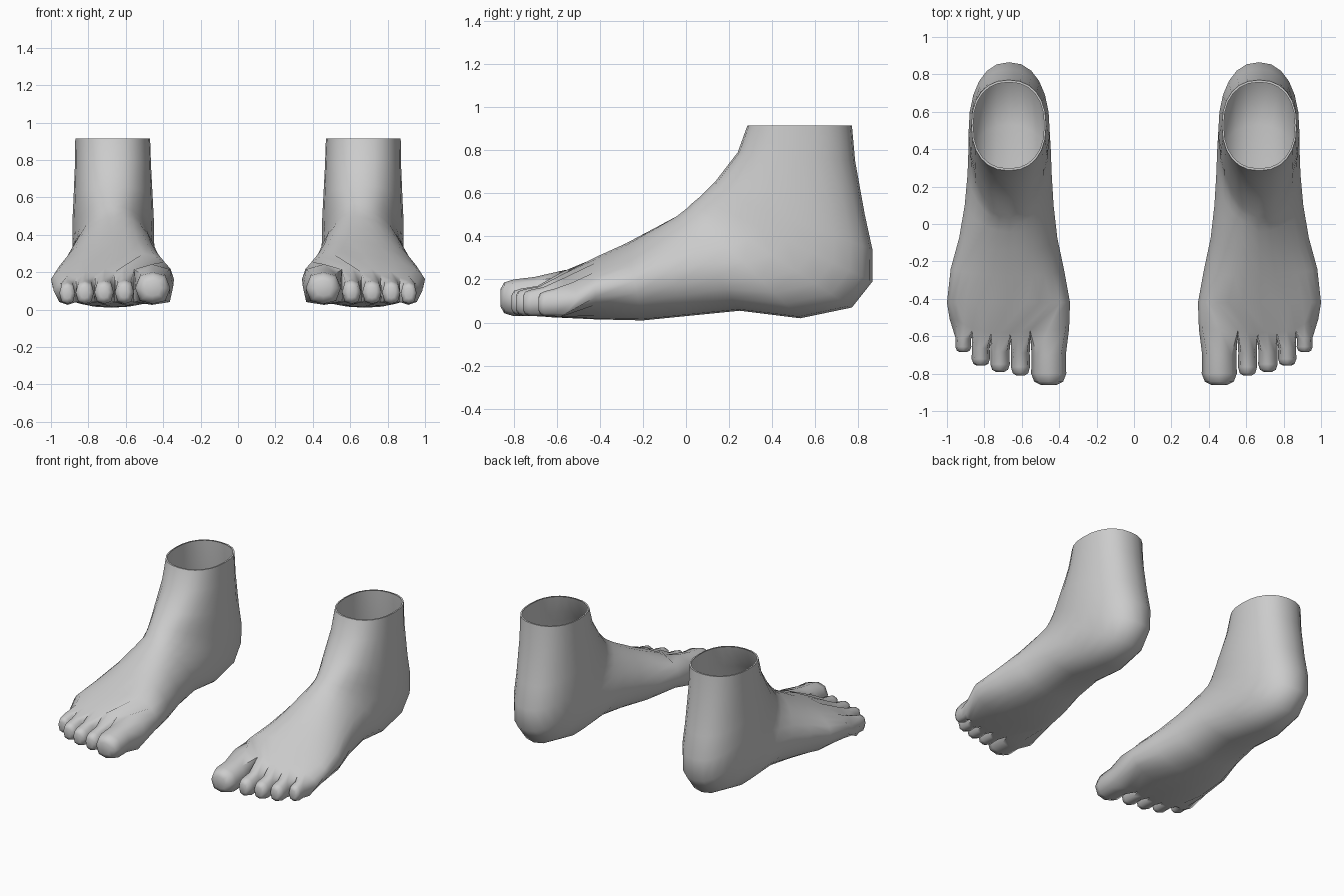
import bpy, bmesh, math
from mathutils import Vector

if "Cube" in bpy.data.objects:
    bpy.data.objects.remove(bpy.data.objects["Cube"])

skin = bpy.data.materials.new("grey_skin")
skin.diffuse_color = (0.6, 0.6, 0.6, 1)
skin.use_nodes = True
skin.node_tree.nodes["Principled BSDF"].inputs["Base Color"].default_value = skin.diffuse_color

# Cross-sections from ankle to toe roots:
# front/top (y, z), back/bottom (y, z), inner x, outer x, skew, taper
SECTIONS = [
    (.285, .915, .770, .915, .470, .870, 0, 0),
    (.240, .790, .785, .750, .465, .872, 0, 0),
    (.140, .660, .830, .500, .455, .880, 0, .05),
    (.100, .620, .865, .340, .450, .885, 0, .08),
    (.060, .580, .865, .190, .450, .885, 0, .10),
    (.030, .555, .770, .070, .445, .885, 0, .14),
    (.000, .535, .530, .020, .440, .890, .05, .18),
    (-.05, .500, .250, .055, .430, .905, .10, .20),
    (-.15, .445, .000, .030, .410, .935, .16, .20),
    (-.28, .375, -.20, .010, .375, .980, .24, .16),
    (-.42, .310, -.42, .015, .342, 1.00, .30, .08),
]
# Toe boundaries at the roots, and per toe: x min, x max, tip y, top z
BOUNDS = [.365, .555, .66, .765, .865, .955]
ROOT_Y = [-.56, -.57, -.58, -.58, -.56, -.51]
ROOT_TOP = [.215, .215, .2, .185, .17, .14]
TOES = [(.362, .550, -.860, .200), (.556, .658, -.810, .158),
        (.664, .768, -.790, .155), (.770, .868, -.757, .152),
        (.870, .955, -.685, .145)]


def spow(v, p):
    return math.copysign(abs(v) ** p, v)


def section_points(fy, fz, by, bz, x0, x1, skew, taper):
    """24 points: inner side, 11 on top, outer side, 11 below."""
    mid = Vector(((x0 + x1) / 2, (fy + by) / 2, (fz + bz) / 2))
    axis = Vector((0, (fy - by) / 2, (fz - bz) / 2))
    pts = []
    for k in range(24):
        a = math.pi - k * math.pi / 12
        u, v = spow(math.cos(a), .88), spow(math.sin(a), .88)
        height = v * (1 - skew * (u + .35)) if v > 0 else v
        width = u * (x1 - x0) / 2 * (1 - taper * max(v, 0))
        pts.append(mid + Vector((width, 0, 0)) + axis * height)
    return pts


def root_points():
    """Toe-root ring, with two columns for each toe."""
    def spread(vals, lift=0):
        out = []
        for i in range(5):
            out += [vals[i], (vals[i] + vals[i + 1]) / 2 + lift]
        return out + [vals[-1]]
    xs, ys, zs = spread(BOUNDS), spread(ROOT_Y), spread(ROOT_TOP, .028)
    top = [Vector(p) for p in zip(xs, ys, zs)]
    bottom = [Vector((x, y - .05, .04 if i % 2 == 0 else .025))
              for i, (x, y) in enumerate(zip(xs, ys))]
    return ([Vector((.347, -.56, .12))] + top
            + [Vector((.985, -.51, .10))] + bottom[::-1])


def bridge(bm, r0, r1):
    n = len(r0)
    for i in range(n):
        j = (i + 1) % n
        bm.faces.new((r0[i], r0[j], r1[j], r1[i]))


def add_toe(bm, root, x0, x1, tip, top):
    """Rounded eight-sided toe growing out of its root loop."""
    shape = [(-.72, .78), (0, 1), (.72, .78), (1, 0),
             (.72, -.8), (0, -1), (-.72, -.8), (-1, 0)]
    cx, hw = (x0 + x1) / 2, (x1 - x0) / 2
    start = sum((v.co.y for v in root), 0) / 8
    prev = root
    for f, sw, sh, lift in ((.42, .97, 1.0, .012), (.78, 1.0, 1.0, 0),
                            (.94, .82, .84, 0), (1.0, .45, .5, 0)):
        low = .03
        cz, hh = (top + lift + low) / 2, (top + lift - low) / 2
        y = start + (tip - start) * f
        ring = [bm.verts.new((cx + u * hw * sw, y, cz + v * hh * sh))
                for u, v in shape]
        bridge(bm, prev, ring)
        prev = ring
    bm.faces.new(prev)


def make_foot(name, side):
    bm = bmesh.new()
    # Ankle, heel, arch and ball
    rings = [[bm.verts.new(p) for p in section_points(*s)] for s in SECTIONS]
    rings.append([bm.verts.new(p) for p in root_points()])
    for r0, r1 in zip(rings, rings[1:]):
        bridge(bm, r0, r1)
    # Thin rim round the ankle opening
    centre = Vector((.67, .5275, .915))
    lip = [bm.verts.new(centre + (v.co - centre) * .95) for v in rings[0]]
    bridge(bm, lip, rings[0])
    # Toes share a web vertex between neighbours
    last = rings[-1]
    top, bottom = last[1:12], last[13:24][::-1]
    webs = [last[0]]
    for i in range(1, 5):
        webs.append(bm.verts.new((BOUNDS[i], ROOT_Y[i] - .03, .1)))
    webs.append(last[12])
    for i, toe in enumerate(TOES):
        a, m, b = 2 * i, 2 * i + 1, 2 * i + 2
        root = [top[a], top[m], top[b], webs[i + 1],
                bottom[b], bottom[m], bottom[a], webs[i]]
        add_toe(bm, root, *toe)
    for v in bm.verts:
        v.co.x *= side
    bmesh.ops.recalc_face_normals(bm, faces=bm.faces[:])
    mesh = bpy.data.meshes.new(name)
    bm.to_mesh(mesh)
    bm.free()
    mesh.materials.append(skin)
    obj = bpy.data.objects.new(name, mesh)
    bpy.context.collection.objects.link(obj)
    bpy.ops.object.select_all(action='DESELECT')
    obj.select_set(True)
    bpy.context.view_layer.objects.active = obj
    bpy.ops.object.shade_smooth_by_angle(angle=math.radians(62))


make_foot("left_foot", 1)
make_foot("right_foot", -1)
